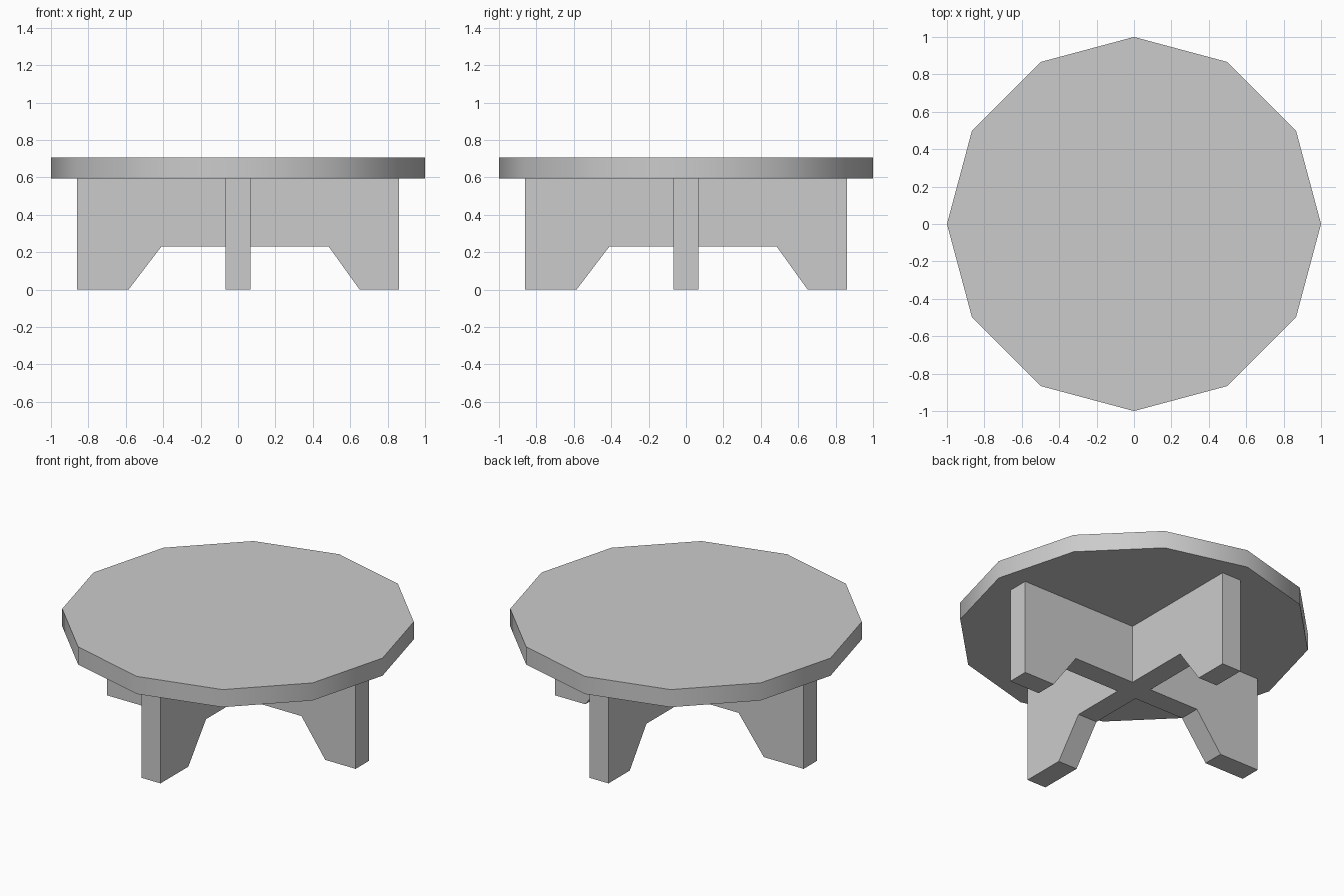
import bpy, bmesh, math
from mathutils import Matrix, Vector

if "Cube" in bpy.data.objects:
    bpy.data.objects.remove(bpy.data.objects["Cube"])

TOP_Z, UNDER_Z = 0.705, 0.595
HALF_T, ARCH_Z, REACH = 0.066, 0.23, 0.86

# Twelve-sided tabletop with a corner on each axis
bm = bmesh.new()
ring = [bm.verts.new((math.cos(i * math.pi / 6), math.sin(i * math.pi / 6), UNDER_Z))
        for i in range(12)]
face = bm.faces.new(ring)
ext = bmesh.ops.extrude_face_region(bm, geom=[face], use_keep_orig=True)
bmesh.ops.translate(bm, vec=(0, 0, TOP_Z - UNDER_Z),
                    verts=[v for v in ext["geom"] if isinstance(v, bmesh.types.BMVert)])
bmesh.ops.recalc_face_normals(bm, faces=bm.faces)
mesh = bpy.data.meshes.new("tabletop")
bm.to_mesh(mesh)
bm.free()
top = bpy.data.objects.new("tabletop", mesh)
bpy.context.collection.objects.link(top)
bpy.context.view_layer.objects.active = top
top.select_set(True)
bpy.ops.object.shade_smooth_by_angle(angle=math.radians(40))

# Crossed leg base: four arms meeting at a square core
bm = bmesh.new()


def add_arm(angle, arch_end, foot_start):
    profile = [(HALF_T, UNDER_Z), (HALF_T, ARCH_Z), (arch_end, ARCH_Z),
               (foot_start, 0), (REACH, 0), (REACH, UNDER_Z)]
    rot = Matrix.Rotation(angle, 3, 'Z')
    a, b = [[bm.verts.new(rot @ Vector((x, side, z))) for x, z in profile]
            for side in (-HALF_T, HALF_T)]
    bm.faces.new(a)
    bm.faces.new(b[::-1])
    for i in range(1, 6):  # the inner end stays open
        j = (i + 1) % 6
        bm.faces.new((a[j], a[i], b[i], b[j]))


for k in range(4):
    # The arch is slightly longer on the +x and +y sides
    add_arm(k * math.pi / 2, *((0.485, 0.65) if k < 2 else (0.41, 0.585)))
for z in (ARCH_Z, UNDER_Z):
    bm.faces.new([bm.verts.new((sx * HALF_T, sy * HALF_T, z))
                  for sx, sy in ((-1, -1), (1, -1), (1, 1), (-1, 1))])
bmesh.ops.remove_doubles(bm, verts=bm.verts, dist=0.0005)
bmesh.ops.recalc_face_normals(bm, faces=bm.faces)
mesh = bpy.data.meshes.new("crossed_legs")
bm.to_mesh(mesh)
bm.free()
bpy.context.collection.objects.link(bpy.data.objects.new("crossed_legs", mesh))
